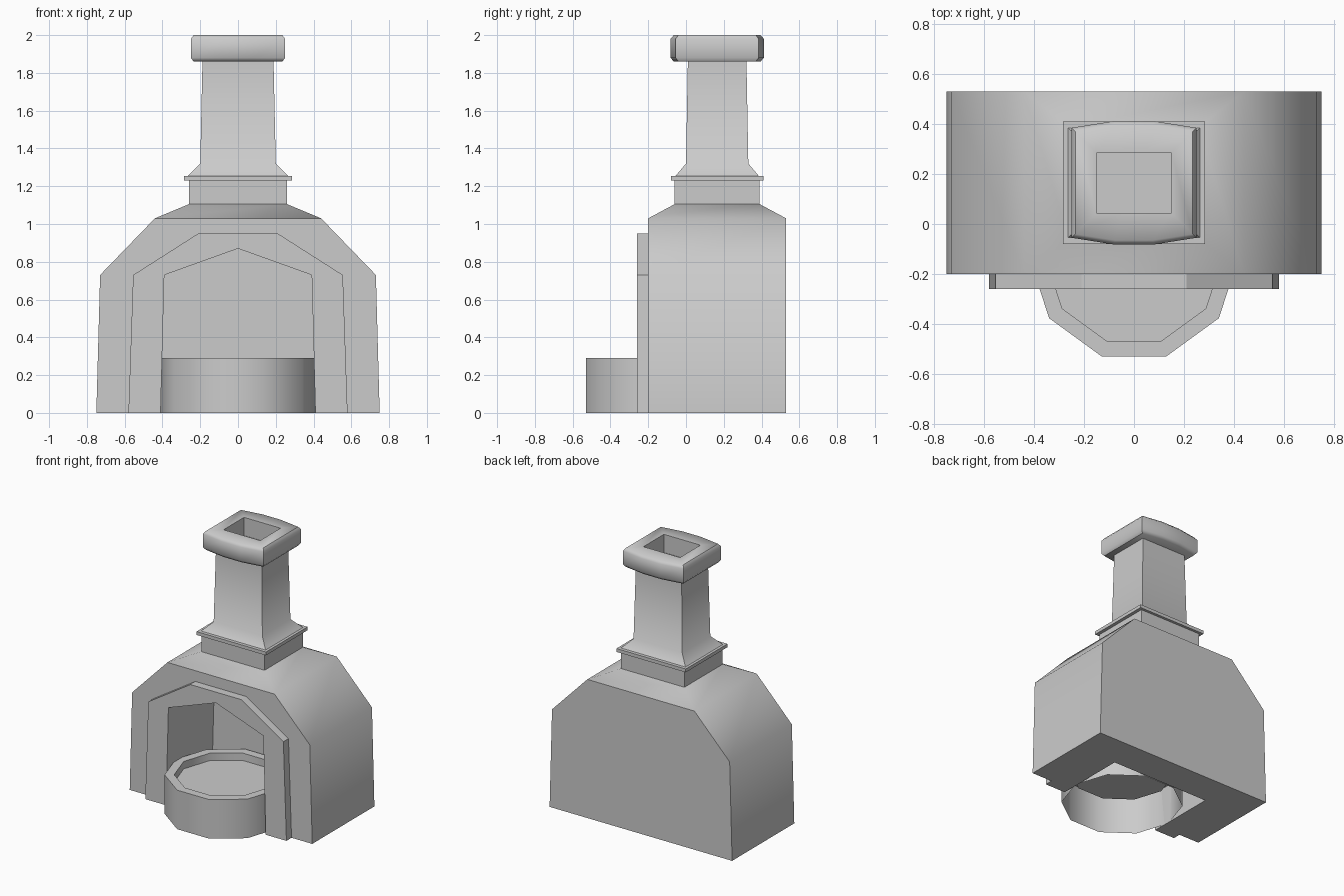
import bpy, bmesh, math

if "Cube" in bpy.data.objects:
    bpy.data.objects.remove(bpy.data.objects["Cube"])

CY = 0.165  # centre line of body and chimney in y


def finish(name, bm, angle=None):
    bmesh.ops.recalc_face_normals(bm, faces=bm.faces)
    mesh = bpy.data.meshes.new(name)
    bm.to_mesh(mesh)
    bm.free()
    ob = bpy.data.objects.new(name, mesh)
    bpy.context.collection.objects.link(ob)
    if angle:
        smooth(ob, angle)
    return ob


def smooth(ob, angle):
    bpy.ops.object.select_all(action='DESELECT')
    ob.select_set(True)
    bpy.context.view_layer.objects.active = ob
    bpy.ops.object.shade_smooth_by_angle(angle=math.radians(angle))


def loft(name, rings, start=True, end=True, angle=None):
    """Skin a stack of equal-length point rings, optionally capping the ends."""
    bm = bmesh.new()
    vs = [[bm.verts.new(p) for p in ring] for ring in rings]
    n = len(vs[0])
    for a, b in zip(vs, vs[1:]):
        for i in range(n):
            j = (i + 1) % n
            bm.faces.new((a[i], a[j], b[j], b[i]))
    if start:
        bm.faces.new(vs[0])
    if end:
        bm.faces.new(vs[-1])
    return finish(name, bm, angle)


def rect(hx, hy, z):
    return [(x * hx, CY + y * hy, z) for x, y in ((-1, -1), (1, -1), (1, 1), (-1, 1))]


def bowed(hx, hy, z, bow):
    half = [(-hx, -hy), (-0.32 * hx, -hy - bow), (0.32 * hx, -hy - bow), (hx, -hy)]
    return [(s * x, CY + s * y, z) for s in (1, -1) for x, y in half]


def prism(name, outline, y0, y1):
    return loft(name, [[(x, y, z) for x, z in outline] for y in (y0, y1)])


def mirrored(half):
    """Complete a left-half outline across x = 0."""
    return half + [(-x, z) for x, z in reversed(half) if x != 0]


def decagon(r, z):
    return [(r * math.cos(i * math.pi / 5), -0.13 + r * math.sin(i * math.pi / 5), z)
            for i in range(10)]


# Oven body with shoulders and hipped roof
body = loft("oven_body", [rect(0.75, 0.365, 0), rect(0.73, 0.365, 0.73),
                          rect(0.44, 0.365, 1.03), rect(0.26, 0.225, 1.105)])

# Fire chamber cut, open to the front and below
cutter = prism("chamber_cutter",
               mirrored([(-0.413, -0.1), (-0.39, 0.73), (0, 0.87)]), -0.4, 0.28)
cutter.hide_render = True
mod = body.modifiers.new("chamber", 'BOOLEAN')
mod.operation = 'DIFFERENCE'
mod.solver = 'EXACT'
mod.object = cutter
bpy.context.view_layer.objects.active = body
bpy.ops.object.modifier_apply(modifier=mod.name)
bpy.data.objects.remove(cutter)
smooth(body, 50)

# Raised arch surround
outer = mirrored([(-0.58, 0), (-0.555, 0.73), (-0.21, 0.95)])
inner = mirrored([(-0.41, 0), (-0.39, 0.73), (0, 0.87)])
prism("arch_surround", outer + inner[::-1], -0.26, -0.2)

# Ten-sided hearth basin, open underneath
loft("hearth_basin", [decagon(0.42, 0), decagon(0.42, 0.29),
                      decagon(0.355, 0.29), decagon(0.355, 0.235)],
     start=False, angle=40)

# Chimney base, ledge and flared shaft
loft("chimney_base", [rect(0.26, 0.225, 1.10), rect(0.26, 0.225, 1.23)])
loft("chimney_ledge", [rect(0.285, 0.245, 1.23), rect(0.285, 0.245, 1.255)])
loft("chimney_shaft", [rect(0.265, 0.22, 1.255), rect(0.2, 0.165, 1.32),
                       rect(0.188, 0.155, 1.865)], angle=50)

# Bowed chimney cap with recessed flue
loft("chimney_cap", [bowed(0.235, 0.205, 1.86, 0.025), bowed(0.25, 0.22, 1.88, 0.027),
                     bowed(0.25, 0.22, 1.98, 0.027), bowed(0.235, 0.205, 2.0, 0.025),
                     bowed(0.15, 0.12, 2.0, 0), bowed(0.15, 0.12, 1.78, 0)], angle=50)
